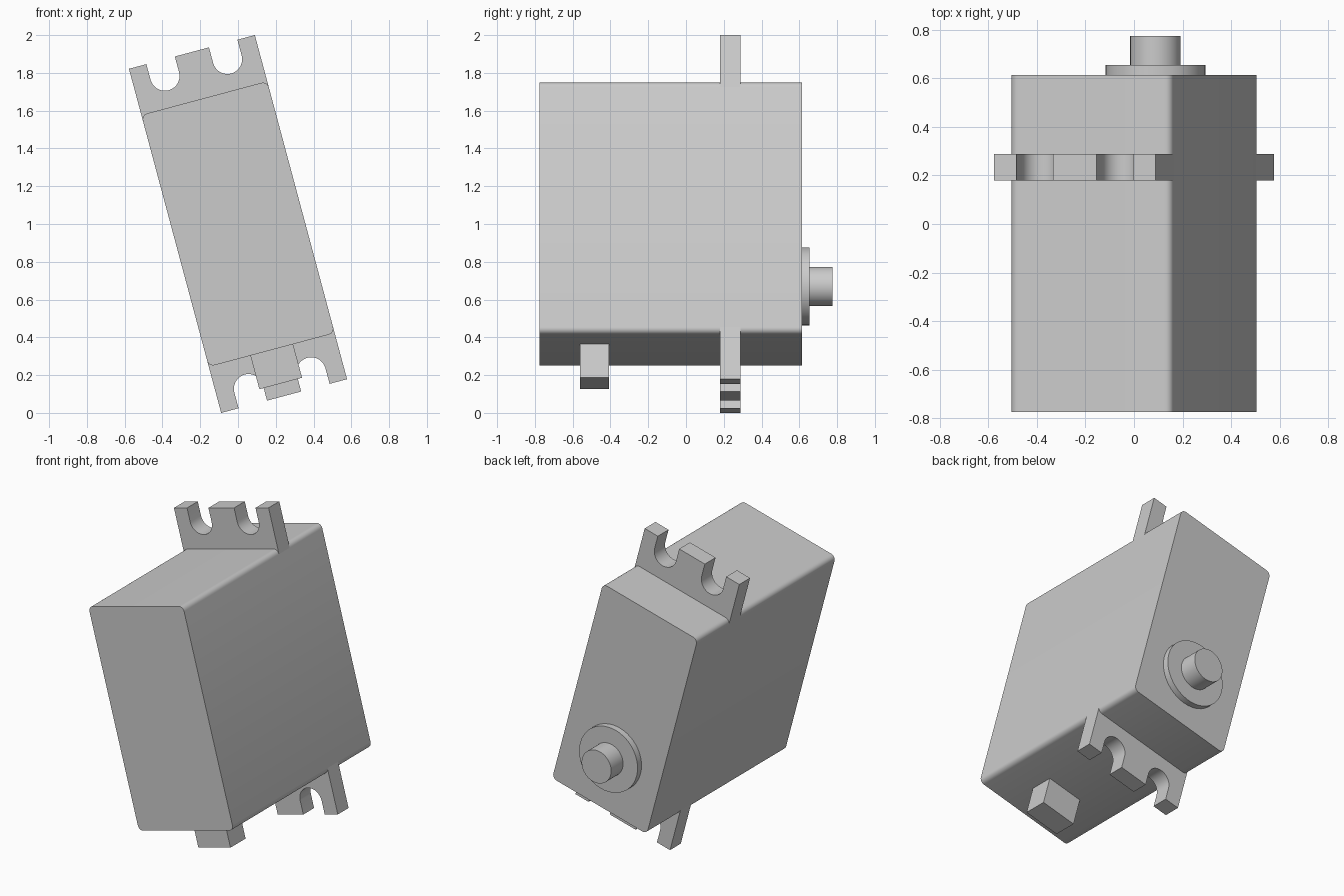
import bpy, bmesh, math

cube = bpy.data.objects.get("Cube")
if cube:
    bpy.data.objects.remove(cube, do_unlink=True)

TILT = math.radians(-15)
HALF_W, HALF_L, CORNER = 0.345, 0.69, 0.032
FLANGE_END, SLOT_X, SLOT_Z, SLOT_R = 0.943, 0.1715, 0.857, 0.078
SHAFT_Z = -0.342

grey = bpy.data.materials.new("plain grey")
grey.use_nodes = True
colour = (0.6, 0.6, 0.6, 1)
grey.diffuse_color = colour
grey.node_tree.nodes["Principled BSDF"].inputs["Base Color"].default_value = colour


def arc(cx, cz, r, start, end, steps):
    """Points on an arc, angles in degrees."""
    angles = [math.radians(start + (end - start) * i / steps) for i in range(steps + 1)]
    return [(cx + r * math.cos(a), cz + r * math.sin(a)) for a in angles]


def extrude(name, profile, y0, y1):
    """Extrude an x-z profile along y, in the tilted frame of the housing."""
    bm = bmesh.new()
    face = bm.faces.new([bm.verts.new((x, y0, z)) for x, z in profile])
    moved = bmesh.ops.extrude_face_region(bm, geom=[face], use_keep_orig=True)["geom"]
    verts = [g for g in moved if isinstance(g, bmesh.types.BMVert)]
    bmesh.ops.translate(bm, verts=verts, vec=(0, y1 - y0, 0))
    bmesh.ops.recalc_face_normals(bm, faces=bm.faces)
    mesh = bpy.data.meshes.new(name)
    bm.to_mesh(mesh)
    bm.free()
    mesh.materials.append(grey)
    obj = bpy.data.objects.new(name, mesh)
    bpy.context.collection.objects.link(obj)
    obj.location.z = 1
    obj.rotation_euler.y = TILT
    bpy.ops.object.select_all(action='DESELECT')
    obj.select_set(True)
    bpy.context.view_layer.objects.active = obj
    bpy.ops.object.shade_smooth_by_angle(angle=math.radians(30))
    return obj


def rect(x, z0, z1):
    return [(-x, z0), (x, z0), (x, z1), (-x, z1)]


# Housing with four rounded long edges
housing = []
for i, (sx, sz) in enumerate([(1, 1), (-1, 1), (-1, -1), (1, -1)]):
    housing += arc(sx * (HALF_W - CORNER), sz * (HALF_L - CORNER), CORNER,
                   90 * i, 90 * i + 90, 6)
extrude("housing", housing, -0.775, 0.615)

# Mounting flanges with two open round-bottomed slots at each end
root = HALF_L - CORNER
flange = [(-HALF_W, root), (-HALF_W, FLANGE_END)]
for cx in (-SLOT_X, SLOT_X):
    flange.append((cx - SLOT_R, FLANGE_END))
    flange += arc(cx, SLOT_Z, SLOT_R, 180, 360, 20)
    flange.append((cx + SLOT_R, FLANGE_END))
flange += [(HALF_W, FLANGE_END), (HALF_W, root)]
extrude("upper_flange", flange, 0.18, 0.288)
extrude("lower_flange", [(-x, -z) for x, z in flange], 0.18, 0.288)

# Cable outlet block under the housing
extrude("cable_outlet", rect(0.117, -0.874, -0.67), -0.56, -0.408)

# Output collar and shaft on the back
for name, radius, y0, y1 in (("shaft_collar", 0.206, 0.61, 0.655),
                             ("output_shaft", 0.104, 0.65, 0.775)):
    extrude(name, arc(0, SHAFT_Z, radius, 0, 360, 48)[:-1], y0, y1)
